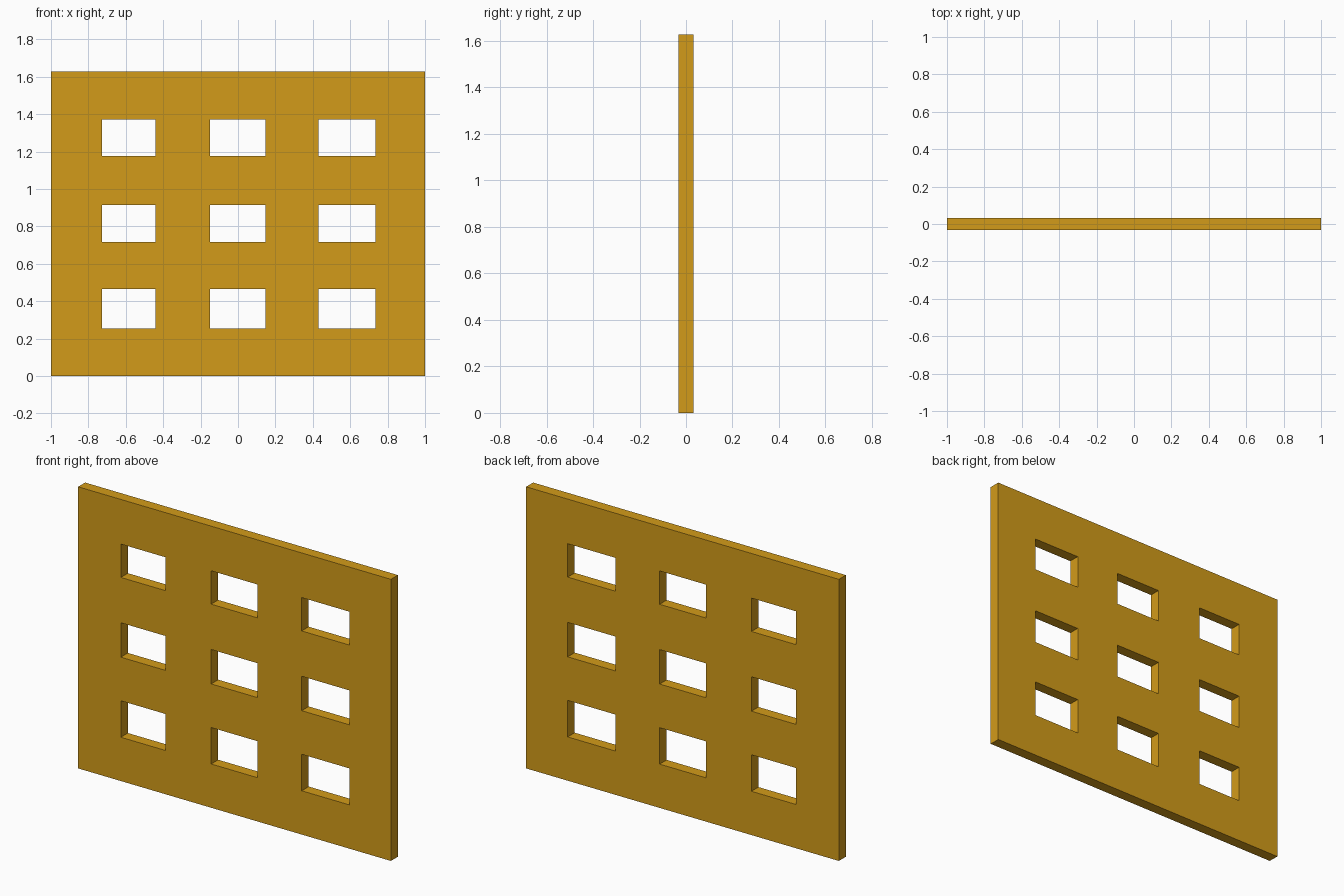
import bpy
import bmesh

if "Cube" in bpy.data.objects:
    bpy.data.objects.remove(bpy.data.objects["Cube"])

# Panel cut lines: odd-numbered cells in both directions are windows
XS = [-1.0, -0.727, -0.441, -0.149, 0.146, 0.43, 0.734, 1.0]
ZS = [0.0, 0.253, 0.464, 0.716, 0.915, 1.177, 1.37, 1.628]
HALF_DEPTH = 0.032

bm = bmesh.new()

# Front sheet with the window cells left open
grid = [[bm.verts.new((x, -HALF_DEPTH, z)) for z in ZS] for x in XS]
for i in range(len(XS) - 1):
    for j in range(len(ZS) - 1):
        if not (i % 2 and j % 2):
            bm.faces.new((grid[i][j], grid[i + 1][j],
                          grid[i + 1][j + 1], grid[i][j + 1]))

# Extrude to full thickness, keeping the front sheet
ext = bmesh.ops.extrude_face_region(bm, geom=bm.faces[:], use_keep_orig=True)
back = [g for g in ext["geom"] if isinstance(g, bmesh.types.BMVert)]
bmesh.ops.translate(bm, verts=back, vec=(0, 2 * HALF_DEPTH, 0))
bmesh.ops.recalc_face_normals(bm, faces=bm.faces[:])

mesh = bpy.data.meshes.new("window_panel")
bm.to_mesh(mesh)
bm.free()
panel = bpy.data.objects.new("window_panel", mesh)
bpy.context.collection.objects.link(panel)

# Ochre colour
mat = bpy.data.materials.new("ochre")
mat.diffuse_color = (0.65, 0.33, 0.01, 1)
mat.use_nodes = True
mat.node_tree.nodes["Principled BSDF"].inputs["Base Color"].default_value = mat.diffuse_color
mesh.materials.append(mat)
